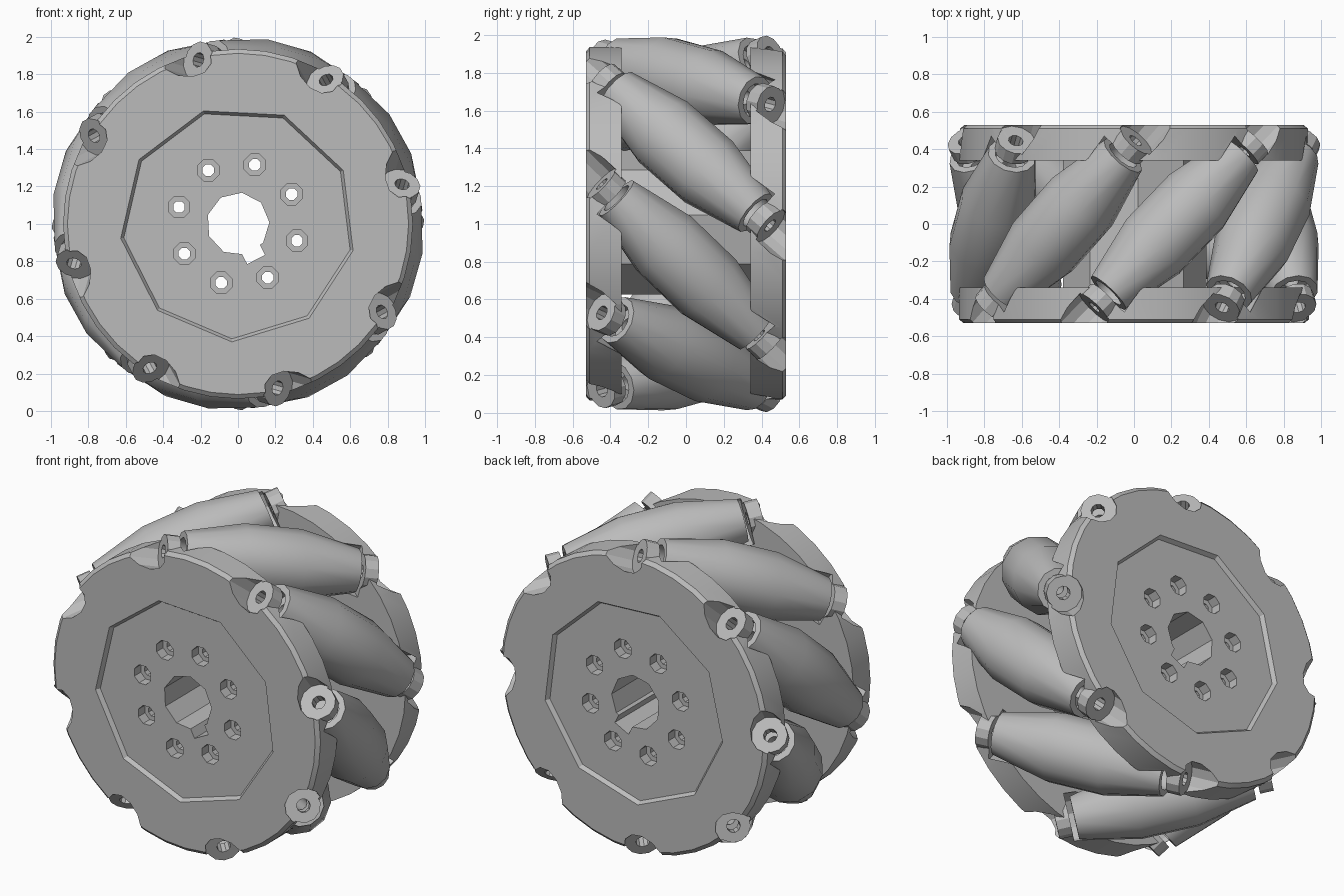
import bpy, bmesh, math
from mathutils import Vector

cube = bpy.data.objects.get("Cube")
if cube:
    bpy.data.objects.remove(cube, do_unlink=True)

GREY = (0.5, 0.5, 0.5, 1)
grey = bpy.data.materials.new("plain grey")
grey.use_nodes = True
grey.diffuse_color = GREY
grey.node_tree.nodes["Principled BSDF"].inputs["Base Color"].default_value = GREY

CENTRE = Vector((0, 0, 1))
ROLLERS = 8
ROLLER_ANGLES = [math.radians(74 + 360 / ROLLERS * i) for i in range(ROLLERS)]
# Frame: origin, axis, and two directions across the axis
HUB_FRAME = (CENTRE, Vector((0, 1, 0)), Vector((1, 0, 0)), Vector((0, 0, 1)))


def roller_frame(angle):
    out = Vector((math.cos(angle), 0, math.sin(angle)))
    axis = Vector((out.z, 1, -out.x)).normalized()
    return CENTRE + out * 0.785, axis, out, axis.cross(out)


def bolt_frame(angle):
    out = Vector((math.cos(angle), 0, math.sin(angle)))
    return (CENTRE + out * 0.328,) + HUB_FRAME[1:]


def loft(bm, frame, profile, sides, turn=0.0, closed=False):
    """Rings of (position along axis, radius), capped or closed into a tube."""
    origin, axis, u, v = frame
    rings = []
    for s, r in profile:
        ring = []
        for i in range(sides):
            a = math.radians(turn) + math.tau * i / sides
            ring.append(bm.verts.new(origin + axis * s + (u * math.cos(a) + v * math.sin(a)) * r))
        rings.append(ring)
    pairs = list(zip(rings, rings[1:]))
    if closed:
        pairs.append((rings[-1], rings[0]))
    else:
        bm.faces.new(rings[0])
        bm.faces.new(rings[-1])
    for a, b in pairs:
        for i in range(sides):
            j = (i + 1) % sides
            bm.faces.new((a[i], a[j], b[j], b[i]))


def part(name, frames, profile, sides, turn=0.0, closed=False):
    bm = bmesh.new()
    for frame in frames:
        loft(bm, frame, profile, sides, turn, closed)
    bmesh.ops.recalc_face_normals(bm, faces=bm.faces[:])
    mesh = bpy.data.meshes.new(name)
    bm.to_mesh(mesh)
    bm.free()
    mesh.materials.append(grey)
    obj = bpy.data.objects.new(name, mesh)
    bpy.context.collection.objects.link(obj)
    return obj


def select(obj):
    bpy.ops.object.select_all(action='DESELECT')
    obj.select_set(True)
    bpy.context.view_layer.objects.active = obj


def combine(obj, tool, operation='DIFFERENCE'):
    select(obj)
    mod = obj.modifiers.new("cut", 'BOOLEAN')
    mod.operation, mod.solver, mod.object = operation, 'EXACT', tool
    bpy.ops.object.modifier_apply(modifier=mod.name)


def smooth(obj, angle=30):
    select(obj)
    bpy.ops.object.shade_smooth_by_angle(angle=math.radians(angle))


def mirrored(profile, side):
    return [(s * side, r) for s, r in profile]


roller_frames = [roller_frame(a) for a in ROLLER_ANGLES]
bolt_frames = [bolt_frame(a) for a in ROLLER_ANGLES]
helpers = []


def helper(*args, **kw):
    obj = part(*args, **kw)
    obj.hide_render = True
    helpers.append(obj)
    return obj


# Shared cutters: shaft bore, keyway and counterbored bolt holes
bore = helper("bore_cutter", [HUB_FRAME], [(-0.8, 0.168), (0.8, 0.168)], 9, 3)
key_dir = math.radians(-63)
key_at = CENTRE + Vector((math.cos(key_dir), 0, math.sin(key_dir))) * 0.16
keyway = helper("keyway_cutter", [(key_at,) + HUB_FRAME[1:]], [(-0.81, 0.076), (0.81, 0.076)], 4, -18)
bolts = helper("bolt_cutter", bolt_frames,
               [(-0.8, 0.062), (-0.44, 0.062), (-0.44, 0.033),
                (0.44, 0.033), (0.44, 0.062), (0.8, 0.062)], 8, 22.5)

# Hub core between the plates
hub = part("hub_core", [HUB_FRAME], [(-0.345, 0.39), (0.345, 0.39)], 9, 7)
for tool in (bore, keyway, bolts):
    combine(hub, tool)

# Side plates with roller lugs, pockets and a sunken centre panel
for side, name in ((-1, "front_plate"), (1, "back_plate")):
    plate = part(name, [HUB_FRAME],
                 mirrored([(0.34, 0.935), (0.51, 0.935), (0.53, 0.912)], side), 40)
    pockets = helper("pocket_cutter", roller_frames,
                     mirrored([(0.25, 0.155), (0.55, 0.155), (0.55, 0.01),
                               (0.63, 0.01), (0.63, 0.11), (0.95, 0.11)], side), 12)
    lugs = helper("lug_shape", roller_frames,
                  mirrored([(0.55, 0.1), (0.63, 0.1)], side), 12, 15)
    pins = helper("pin_cutter", roller_frames,
                  mirrored([(0.45, 0.04), (0.72, 0.04)], side), 10)
    panel = helper("panel_cutter", [HUB_FRAME],
                   mirrored([(0.505, 0.615), (0.535, 0.635), (0.7, 0.635)], side), 9, 27)
    combine(plate, pockets)
    combine(plate, lugs, 'UNION')
    for tool in (pins, panel, bore, keyway, bolts):
        combine(plate, tool)
    smooth(plate, 15)

# Barrel rollers, hollowed at both ends
half = [(0.17, 0.207), (0.52, 0.13), (0.52, 0.092), (0.44, 0.092), (0.44, 0.04)]
barrel = half + mirrored(half[::-1], -1)
for i, frame in enumerate(roller_frames):
    roller = part(f"roller_{i + 1}", [frame], barrel, 12, closed=True)
    smooth(roller, 35)

for obj in helpers:
    bpy.data.objects.remove(obj, do_unlink=True)
